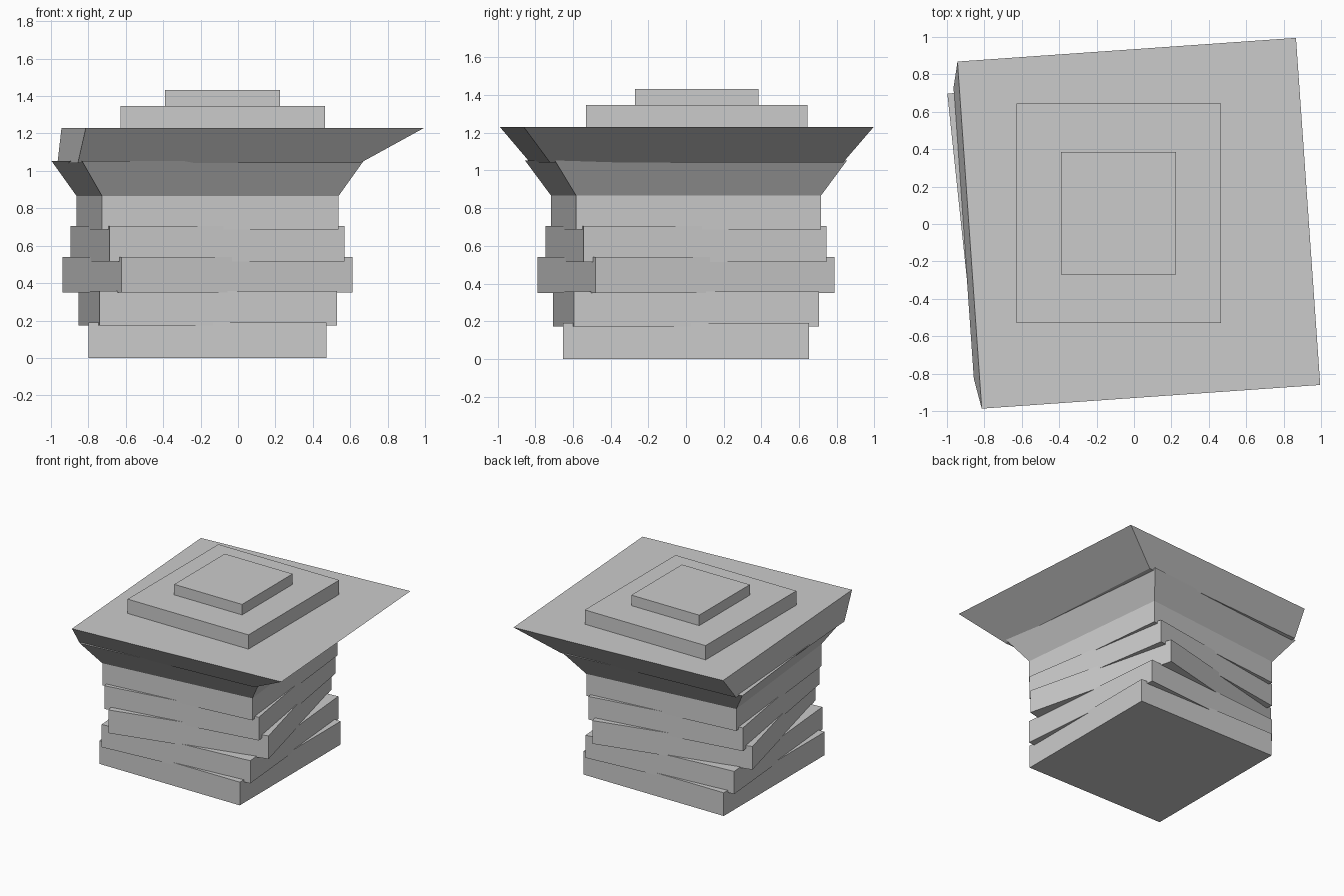
import bpy, bmesh
from mathutils import Matrix, Vector

if "Cube" in bpy.data.objects:
    bpy.data.objects.remove(bpy.data.objects["Cube"])


def block(name, z0, z1, size, angle=0, centre=(-0.163, 0), top_size=None, top_centre=None):
    """Four-sided block, turned about z, optionally flaring to another top size."""
    turn = Matrix.Rotation(angle * 3.14159265 / 180, 3, 'Z')
    bm = bmesh.new()
    bmesh.ops.create_cube(bm, size=1)
    for v in bm.verts:
        top = v.co.z > 0
        s = (top_size or size) if top else size
        c = (top_centre or centre) if top else centre
        flat = turn @ Vector((v.co.x * s[0], v.co.y * s[1], 0))
        v.co = flat + Vector((c[0], c[1], z1 if top else z0))
    mesh = bpy.data.meshes.new(name)
    bm.to_mesh(mesh)
    bm.free()
    obj = bpy.data.objects.new(name, mesh)
    bpy.context.collection.objects.link(obj)
    return obj


SHAFT = (1.273, 1.307)
FLARE = (1.515, 1.56)

# Twisted stack of equal slabs, slightly overlapping
for i, (z0, z1, angle) in enumerate([
        (0, 0.19, 0), (0.172, 0.358, 5), (0.35, 0.54, 14),
        (0.515, 0.705, 9.2), (0.687, 0.867, 6)]):
    block(f"pillar_slab_{i + 1}", z0, z1, SHAFT, angle)

# Flared collar
block("flared_collar", 0.867, 1.054, SHAFT, 6, top_size=FLARE)

# Lopsided wide cap leaning to the right
block("wide_cap", 1.043, 1.23, FLARE, 4, centre=(-0.155, 0.003),
      top_size=(1.814, 1.86), top_centre=(0.026, 0.004))

# Stepped top
block("lower_step", 1.23, 1.347, (1.095, 1.175), centre=(-0.082, 0.058))
block("upper_step", 1.347, 1.433, (0.615, 0.655), centre=(-0.082, 0.058))
